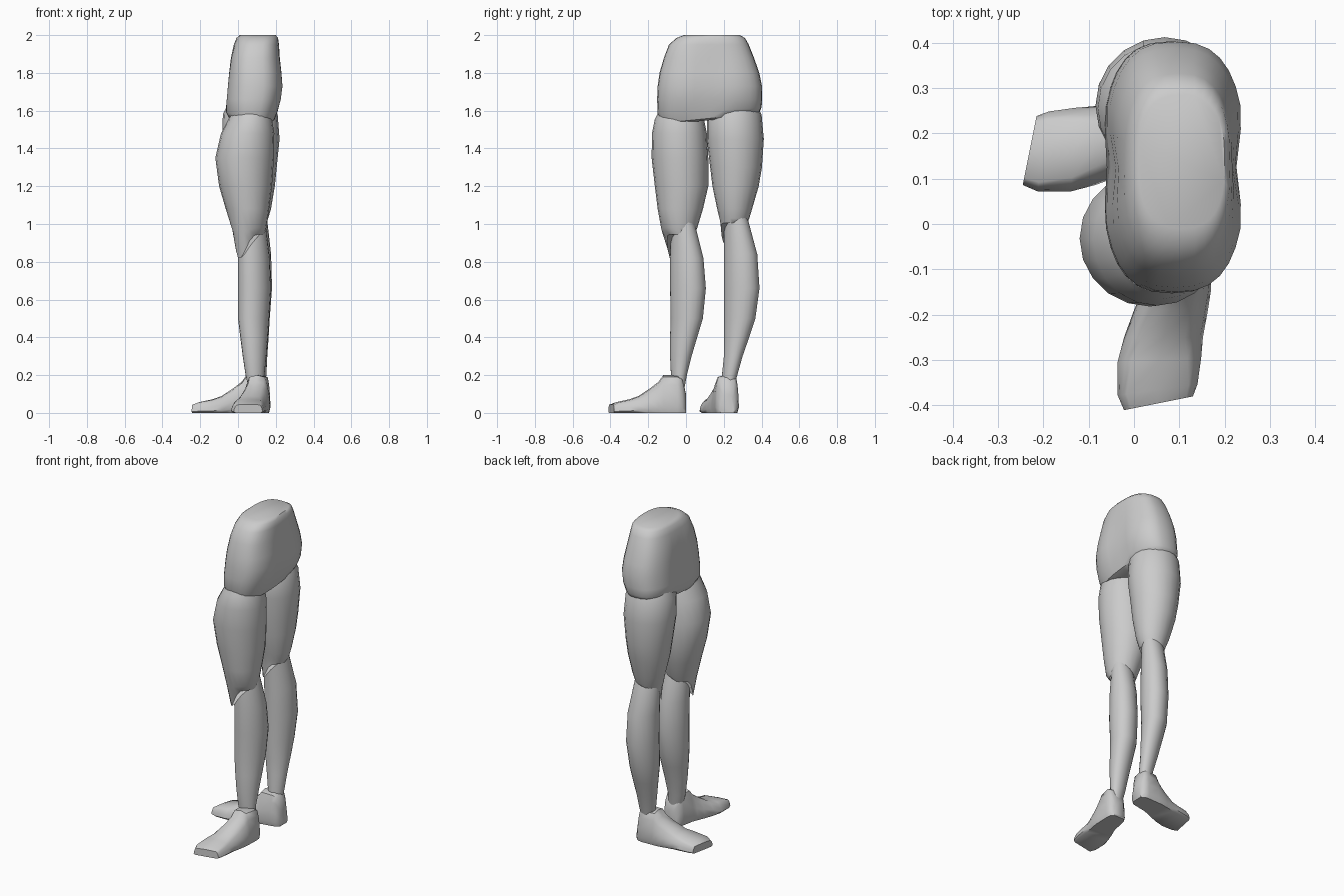
import bpy, bmesh, math


def loft(name, rings, angle=50):
    """Skin a stack of equal-length point rings and cap both ends."""
    bm = bmesh.new()
    vr = [[bm.verts.new(p) for p in r] for r in rings]
    n = len(vr[0])
    for a, b in zip(vr, vr[1:]):
        for i in range(n):
            j = (i + 1) % n
            bm.faces.new((a[i], a[j], b[j], b[i]))
    bm.faces.new(vr[0])
    bm.faces.new(vr[-1])
    bmesh.ops.recalc_face_normals(bm, faces=bm.faces)
    me = bpy.data.meshes.new(name)
    bm.to_mesh(me)
    bm.free()
    ob = bpy.data.objects.new(name, me)
    bpy.context.collection.objects.link(ob)
    bpy.ops.object.select_all(action='DESELECT')
    ob.select_set(True)
    bpy.context.view_layer.objects.active = ob
    bpy.ops.object.shade_smooth_by_angle(angle=math.radians(angle))
    return ob


def oval(z, x0, x1, y0, y1, dip=0.0, skew=0.0, n=20):
    """Oval ring in a box; dip lowers the knee side, skew stretches it diagonally."""
    pts = []
    for i in range(n):
        t = 2 * math.pi * i / n
        k = max(0, math.cos(t - math.radians(225))) ** 4
        pts.append(((x0 + x1) / 2 + (x1 - x0) / 2 * math.cos(t),
                    (y0 + y1) / 2 + (y1 - y0) / 2 * math.sin(t + skew),
                    z - dip * k))
    return pts


def hip_ring(z, x0, x1, y0, y1, tilt=0.0, pinch=0.0, n=32, e=0.75):
    """Rounded-box ring with a slight waist between the two sides."""
    pts = []
    for i in range(n):
        t = 2 * math.pi * i / n
        c, s = math.cos(t), math.sin(t)
        cx = math.copysign(abs(c) ** e, c)
        cy = math.copysign(abs(s) ** e, s)
        y = (y0 + y1) / 2 + (y1 - y0) / 2 * cy
        x = (x0 + x1) / 2 + (x1 - x0) / 2 * cx
        x -= math.copysign(pinch, c) * max(0, 1 - abs(cy) * 2.2) if abs(c) > .01 else 0
        pts.append((x, y, z + tilt * (y - 0.13)))
    return pts


# Pelvis
loft("pelvis", [hip_ring(*r) for r in (
    (1.55, 0.00, 0.16, -0.09, 0.35, 0.10),
    (1.56, -0.045, 0.195, -0.13, 0.385, 0.10),
    (1.60, -0.07, 0.215, -0.15, 0.40, 0.06, 0.01),
    (1.66, -0.068, 0.235, -0.153, 0.403, 0.0, 0.018),
    (1.73, -0.062, 0.244, -0.15, 0.402, 0.0, 0.018),
    (1.80, -0.054, 0.237, -0.14, 0.388, 0.0, 0.014),
    (1.88, -0.042, 0.226, -0.117, 0.36, 0.0, 0.008),
    (1.95, -0.022, 0.217, -0.09, 0.332),
    (1.985, -0.008, 0.212, -0.05, 0.312),
    (2.00, 0.01, 0.20, -0.01, 0.285))])

# Thighs, ending in a pointed knee
loft("left_thigh", [oval(*r) for r in (
    (1.62, -0.02, 0.16, -0.13, 0.08),
    (1.555, -0.05, 0.18, -0.165, 0.095),
    (1.48, -0.09, 0.192, -0.18, 0.11),
    (1.35, -0.12, 0.19, -0.182, 0.118),
    (1.20, -0.10, 0.18, -0.165, 0.118),
    (1.08, -0.065, 0.165, -0.15, 0.09),
    (0.98, -0.03, 0.15, -0.13, 0.06, 0.04),
    (0.945, -0.015, 0.14, -0.10, 0.045, 0.13))])
loft("right_thigh", [oval(*r) for r in (
    (1.64, -0.05, 0.18, 0.14, 0.37),
    (1.58, -0.08, 0.21, 0.11, 0.40),
    (1.45, -0.085, 0.22, 0.11, 0.412),
    (1.30, -0.065, 0.205, 0.128, 0.402),
    (1.20, -0.05, 0.195, 0.14, 0.385),
    (1.08, -0.02, 0.175, 0.165, 0.35),
    (1.03, 0.00, 0.16, 0.18, 0.335, 0.05),
    (1.005, 0.01, 0.15, 0.185, 0.325, 0.11))])

# Shins: straight in front, calf bulging behind
loft("left_shin", [oval(*r, 0.0, 0.18) for r in (
    (1.06, 0.01, 0.14, -0.07, 0.03),
    (0.95, 0.002, 0.152, -0.08, 0.06),
    (0.82, 0.00, 0.168, -0.085, 0.093),
    (0.66, 0.00, 0.175, -0.085, 0.106),
    (0.50, 0.00, 0.165, -0.082, 0.09),
    (0.40, 0.012, 0.158, -0.085, 0.06),
    (0.30, 0.025, 0.15, -0.085, 0.03),
    (0.20, 0.04, 0.14, -0.08, 0.005),
    (0.12, 0.06, 0.14, -0.07, -0.01))])
loft("right_shin", [oval(*r, 0.0, 0.18) for r in (
    (1.08, 0.02, 0.15, 0.20, 0.31),
    (1.00, 0.01, 0.157, 0.20, 0.335),
    (0.84, 0.01, 0.175, 0.20, 0.378),
    (0.66, 0.01, 0.18, 0.20, 0.39),
    (0.50, 0.01, 0.168, 0.20, 0.368),
    (0.40, 0.025, 0.162, 0.20, 0.335),
    (0.30, 0.04, 0.155, 0.20, 0.30),
    (0.20, 0.06, 0.15, 0.19, 0.272),
    (0.12, 0.07, 0.14, 0.19, 0.25))])

# Shoe cross-sections: y, inner x, outer x, height, toe slant, top inset
SHOE = ((0.00, 0.07, 0.15, 0.10, 0, 0.02),
        (-0.02, 0.052, 0.168, 0.185, 0, 0.02),
        (-0.045, 0.045, 0.172, 0.20, 0, 0.015),
        (-0.12, 0.03, 0.17, 0.20, 0, 0.03),
        (-0.145, 0.02, 0.17, 0.165, 0, 0.035),
        (-0.19, 0.0, 0.163, 0.13, 0, 0.04),
        (-0.25, -0.022, 0.152, 0.09, 0, 0.04),
        (-0.30, -0.036, 0.148, 0.072, 0.04, 0.03),
        (-0.365, -0.036, 0.14, 0.058, 0.14, 0.02),
        (-0.395, -0.022, 0.13, 0.045, 0.20, 0.015))
# Outline of one section: fraction across, inset amount, fraction of height
OUTLINE = ((0.06, 0, 0), (0.94, 0, 0), (1, 0, 0.15), (1, 0.15, 0.45), (1, 0.5, 0.75),
           (1, 1, 0.95), (0.5, 0, 1), (0, -1, 0.95), (0, -0.5, 0.75), (0, -0.15, 0.45),
           (0, 0, 0.15))


def shoe(name, place):
    rings = []
    for y, x0, x1, h, slant, inset in SHOE:
        ring = []
        for f, k, g in OUTLINE:
            x = x0 + f * (x1 - x0) - k * inset
            ring.append(place(x, y + slant * (x - 0.055), g * h))
        rings.append(ring)
    loft(name, rings)


# Left shoe points forward, right shoe is its mirror turned to the side
shoe("left_shoe", lambda x, y, z: (x, y, z))
shoe("right_shoe", lambda x, y, z: (y + 0.165, x + 0.108, z))
